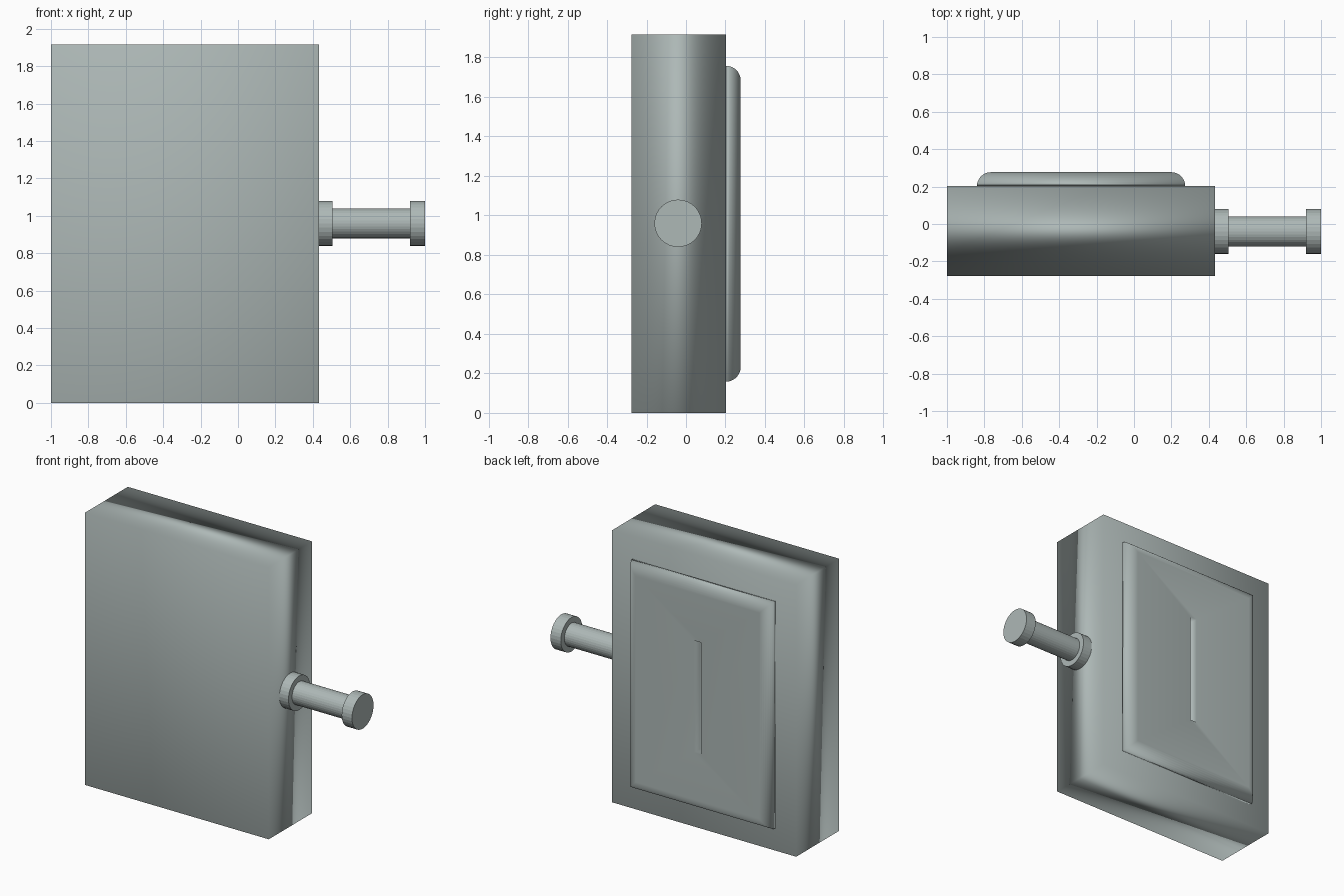
import bpy
import bmesh
import math
from mathutils import Matrix

cube = bpy.data.objects.get("Cube")
if cube:
    bpy.data.objects.remove(cube, do_unlink=True)

# Single grey-green material
grey = bpy.data.materials.new("grey_green")
grey.use_nodes = True
colour = (0.42, 0.48, 0.47, 1)
grey.diffuse_color = colour
grey.node_tree.nodes["Principled BSDF"].inputs["Base Color"].default_value = colour


def finish(name, bm, smooth):
    bmesh.ops.recalc_face_normals(bm, faces=bm.faces)
    for face in bm.faces:
        face.smooth = smooth
    mesh = bpy.data.meshes.new(name)
    bm.to_mesh(mesh)
    bm.free()
    mesh.materials.append(grey)
    obj = bpy.data.objects.new(name, mesh)
    bpy.context.collection.objects.link(obj)
    if smooth:
        # Soft shading led by the largest faces
        mod = obj.modifiers.new("soft_shading", 'WEIGHTED_NORMAL')
        mod.mode = 'FACE_AREA'
    return obj


CX, CZ = -0.283, 0.958
HALF_W, HALF_H = 0.717, 0.958
FRONT, BACK = -0.277, 0.202


def rect(bm, half_w, half_h, y):
    corners = ((-1, -1), (1, -1), (1, 1), (-1, 1))
    return [bm.verts.new((CX + sx * half_w, y, CZ + sz * half_h)) for sx, sz in corners]


def stack(name, loops):
    # Join a series of nested rectangles and cap both ends
    bm = bmesh.new()
    rings = [rect(bm, *loop) for loop in loops]
    for a, b in zip(rings, rings[1:]):
        for i in range(4):
            j = (i + 1) % 4
            bm.faces.new((a[i], a[j], b[j], b[i]))
    bm.faces.new(rings[0])
    bm.faces.new(rings[-1])
    return finish(name, bm, True)


# Main slab
stack("body", [(HALF_W, HALF_H, FRONT), (HALF_W, HALF_H, BACK)])

# Raised back panel with rounded rim and a narrow central slot
R, STEPS = 0.075, 8
panel = []
for k in range(STEPS + 1):
    t = math.pi / 2 * k / STEPS
    inset = R * (1 - math.cos(t))
    panel.append((0.557 - inset, 0.8 - inset, BACK + R * math.sin(t)))
panel += [(0.027, 0.395, BACK + R), (0.027, 0.395, BACK + 0.01)]
stack("back_panel", panel)


# Side handle: flange, shaft and end knob along x
def rod(name, x0, x1, radius):
    bm = bmesh.new()
    place = Matrix.Translation(((x0 + x1) / 2, -0.04, 0.96)) @ Matrix.Rotation(math.pi / 2, 4, 'Y')
    bmesh.ops.create_cone(bm, cap_ends=True, segments=32, radius1=radius,
                          radius2=radius, depth=x1 - x0, matrix=place)
    finish(name, bm, False)


rod("handle_flange", 0.43, 0.505, 0.12)
rod("handle_shaft", 0.5, 0.925, 0.08)
rod("handle_knob", 0.92, 1.0, 0.12)
